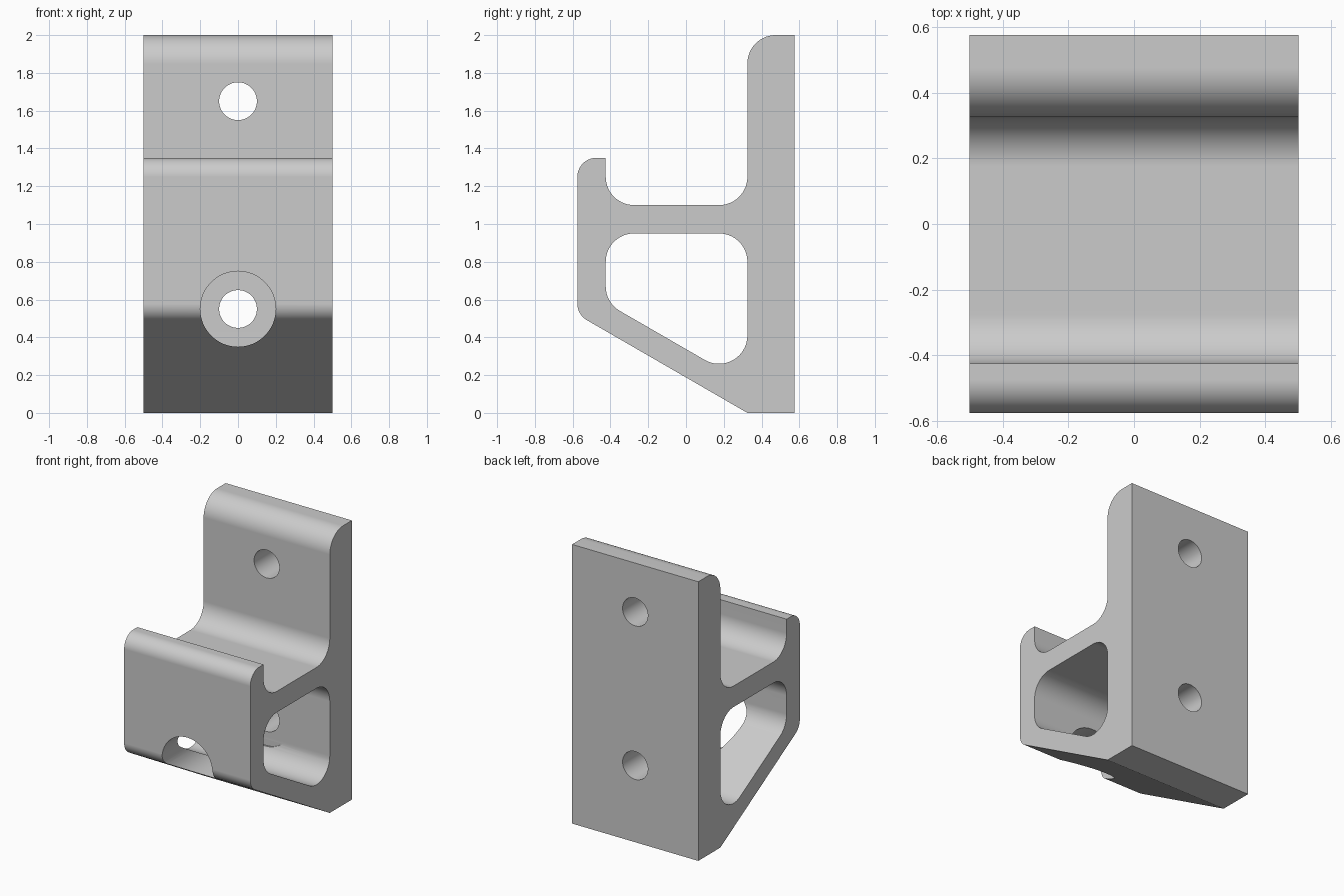
import bpy
import bmesh
from math import radians, sin, tan, pi
from mathutils import Vector, Matrix

cube = bpy.data.objects.get("Cube")
if cube:
    bpy.data.objects.remove(cube, do_unlink=True)

grey = bpy.data.materials.new("light grey")
grey.use_nodes = True
color = (0.6, 0.6, 0.6, 1)
grey.diffuse_color = color
grey.node_tree.nodes["Principled BSDF"].inputs["Base Color"].default_value = color


def rounded(corners, steps=14):
    """Turn (y, z, radius) corners into a profile with arc fillets."""
    points = []
    for i, (y, z, r) in enumerate(corners):
        p = Vector((y, z))
        if r == 0:
            points.append(p)
            continue
        before = (Vector(corners[i - 1][:2]) - p).normalized()
        after = (Vector(corners[(i + 1) % len(corners)][:2]) - p).normalized()
        half = before.angle(after) / 2
        centre = p + (before + after).normalized() * r / sin(half)
        a = (p + before * r / tan(half) - centre).normalized()
        b = (p + after * r / tan(half) - centre).normalized()
        points += [centre + a.slerp(b, k / steps) * r for k in range(steps + 1)]
    return points


def make_object(name, bm):
    bmesh.ops.recalc_face_normals(bm, faces=bm.faces[:])
    mesh = bpy.data.meshes.new(name)
    bm.to_mesh(mesh)
    bm.free()
    obj = bpy.data.objects.new(name, mesh)
    bpy.context.collection.objects.link(obj)
    mesh.materials.append(grey)
    return obj


def prism(name, corners, half_width):
    bm = bmesh.new()
    face = bm.faces.new([bm.verts.new((-half_width, p.x, p.y)) for p in rounded(corners)])
    new = bmesh.ops.extrude_face_region(bm, geom=[face], use_keep_orig=True)["geom"]
    bmesh.ops.translate(bm, vec=(2 * half_width, 0, 0),
                        verts=[v for v in new if isinstance(v, bmesh.types.BMVert)])
    return make_object(name, bm)


def bore(name, radius, y0, y1, z):
    bm = bmesh.new()
    place = Matrix.Translation((0, (y0 + y1) / 2, z)) @ Matrix.Rotation(pi / 2, 4, "X")
    bmesh.ops.create_cone(bm, cap_ends=True, segments=64, radius1=radius,
                          radius2=radius, depth=y1 - y0, matrix=place)
    return make_object(name, bm)


# Hook body: tall back plate, shelf, front lip and sloping brace
bracket = prism("hook_bracket", [
    (0.575, 0, 0), (0.575, 2, 0), (0.325, 2, 0.15), (0.325, 1.1, 0.15),
    (-0.425, 1.1, 0.15), (-0.425, 1.35, 0), (-0.575, 1.35, 0.1),
    (-0.575, 0.52, 0.1), (0.325, 0, 0)], 0.5)

# Side window, two screw holes and the wide driver access hole
cutters = [
    prism("window_cutter", [(0.325, 0.95, 0.15), (-0.425, 0.95, 0.15),
                            (-0.425, 0.583, 0.15), (0.325, 0.15, 0.15)], 0.6),
    bore("upper_screw_cutter", 0.1, 0.1, 0.8, 1.65),
    bore("lower_screw_cutter", 0.1, 0.1, 0.8, 0.55),
    bore("access_cutter", 0.2, -0.8, 0.324, 0.55),
]

bpy.ops.object.select_all(action="DESELECT")
bracket.select_set(True)
bpy.context.view_layer.objects.active = bracket
for cutter in cutters:
    cutter.hide_render = True
    mod = bracket.modifiers.new("cut", "BOOLEAN")
    mod.operation = "DIFFERENCE"
    mod.solver = "EXACT"
    mod.object = cutter
    bpy.ops.object.modifier_apply(modifier=mod.name)
    bpy.data.objects.remove(cutter, do_unlink=True)

# Smooth fillets and bores, crisp outer edges
bpy.ops.object.shade_smooth_by_angle(angle=radians(25))
weighted = bracket.modifiers.new("flat face normals", "WEIGHTED_NORMAL")
weighted.keep_sharp = True
